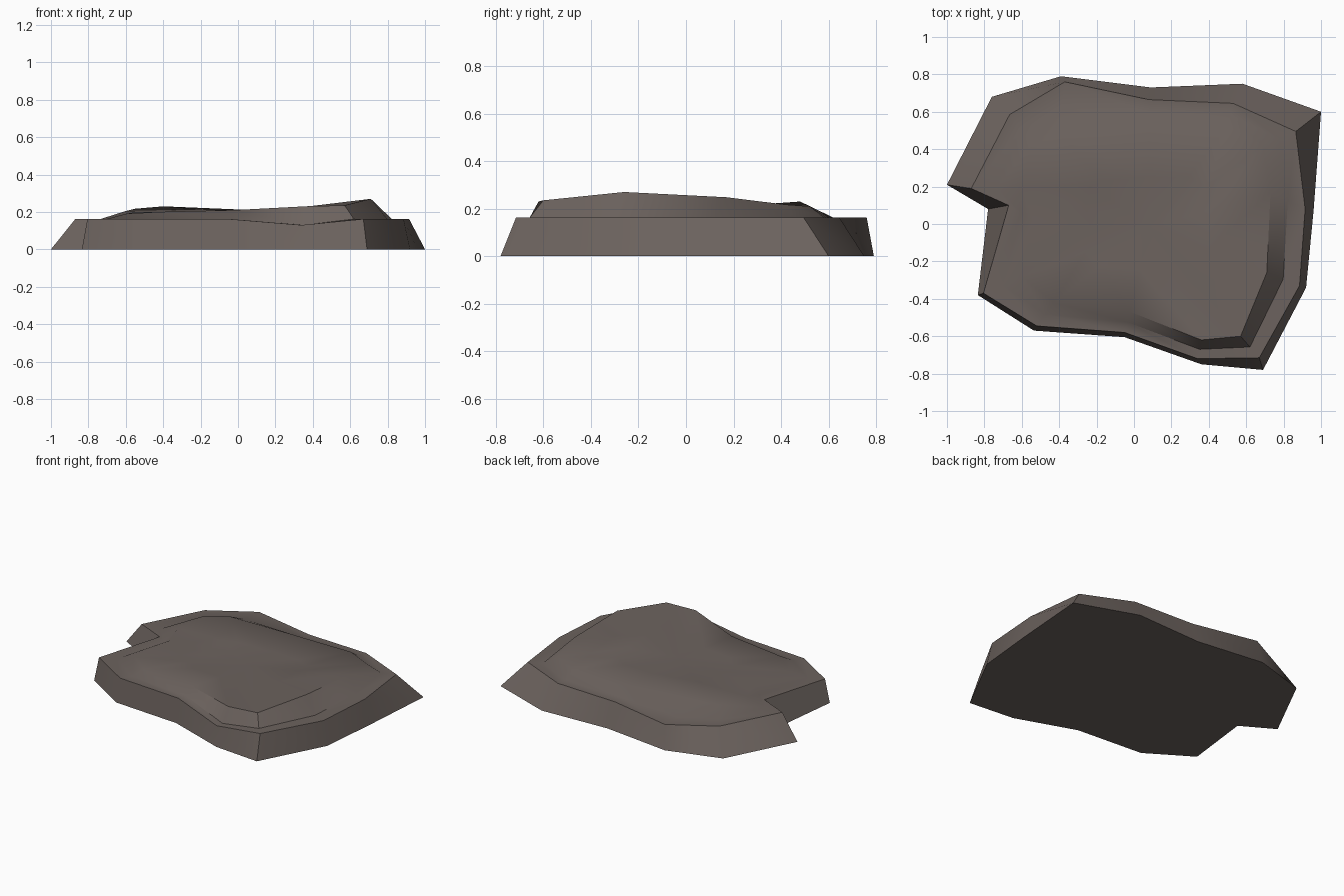
import bpy, bmesh, math
from mathutils import Vector

if "Cube" in bpy.data.objects:
    bpy.data.objects.remove(bpy.data.objects["Cube"])

# Stone material
stone = bpy.data.materials.new("warm grey stone")
stone.diffuse_color = (0.150, 0.124, 0.112, 1)
stone.use_nodes = True
stone.node_tree.nodes["Principled BSDF"].inputs["Base Color"].default_value = stone.diffuse_color

# Outlines, clockwise from the left tip: ground footprint, slab rim, raised crown
foot = [(-1, .21), (-.76, .68), (-.39, .79), (.09, .73), (.58, .75), (1, .6), (.96, .07),
        (.92, -.34), (.69, -.78), (.36, -.75), (-.05, -.605), (-.535, -.57), (-.835, -.38), (-.78, .08)]
rim = [(-.87, .19), (-.665, .585), (-.37, .76), (.08, .665), (.53, .645), (.865, .495), (.915, .08),
       (.885, -.33), (.67, -.715), (.34, -.72), (-.05, -.58), (-.52, -.545), (-.805, -.37), (-.67, .1)]
crown = [(-.6, .2, .205), (-.55, .42, .217), (-.4, .48, .23), (.08, .52, .21), (.5, .52, .21),
         (.69, .42, .217), (.73, .17, .248), (.71, -.26, .27), (.57, -.6, .235), (.36, -.62, .23),
         (-.02, -.47, .21), (-.43, -.42, .2), (-.6, -.28, .19), (-.54, .02, .2)]

foot = [Vector((x, y, 0)) for x, y in foot]
rim = [Vector((x, y, .13 if i == 9 else .162)) for i, (x, y) in enumerate(rim)]
crown = [Vector(p) for p in crown]
# flat shoulder between rim and crown, and a shallow dish inside the crown
shoulder = [r.lerp(Vector((c.x, c.y, r.z)), .5) for r, c in zip(rim, crown)]
centre = Vector((.08, -.02, .21))
dish = [c.lerp(centre, .5) - Vector((0, 0, .008)) for c in crown]

bm = bmesh.new()
rings = [[bm.verts.new(p) for p in ring] for ring in (foot, rim, shoulder, crown, dish)]
n = len(foot)
for a, b in zip(rings, rings[1:]):
    for i in range(n):
        j = (i + 1) % n
        bm.faces.new((a[i], a[j], b[j], b[i]))
hub = bm.verts.new(centre)
for i in range(n):
    bm.faces.new((rings[-1][i], rings[-1][(i + 1) % n], hub))
bm.faces.new(rings[0])
bmesh.ops.recalc_face_normals(bm, faces=bm.faces)

mesh = bpy.data.meshes.new("rock_slab")
bm.to_mesh(mesh)
bm.free()
mesh.materials.append(stone)
slab = bpy.data.objects.new("rock_slab", mesh)
bpy.context.collection.objects.link(slab)
bpy.context.view_layer.objects.active = slab
slab.select_set(True)
bpy.ops.object.shade_smooth_by_angle(angle=math.radians(45))
